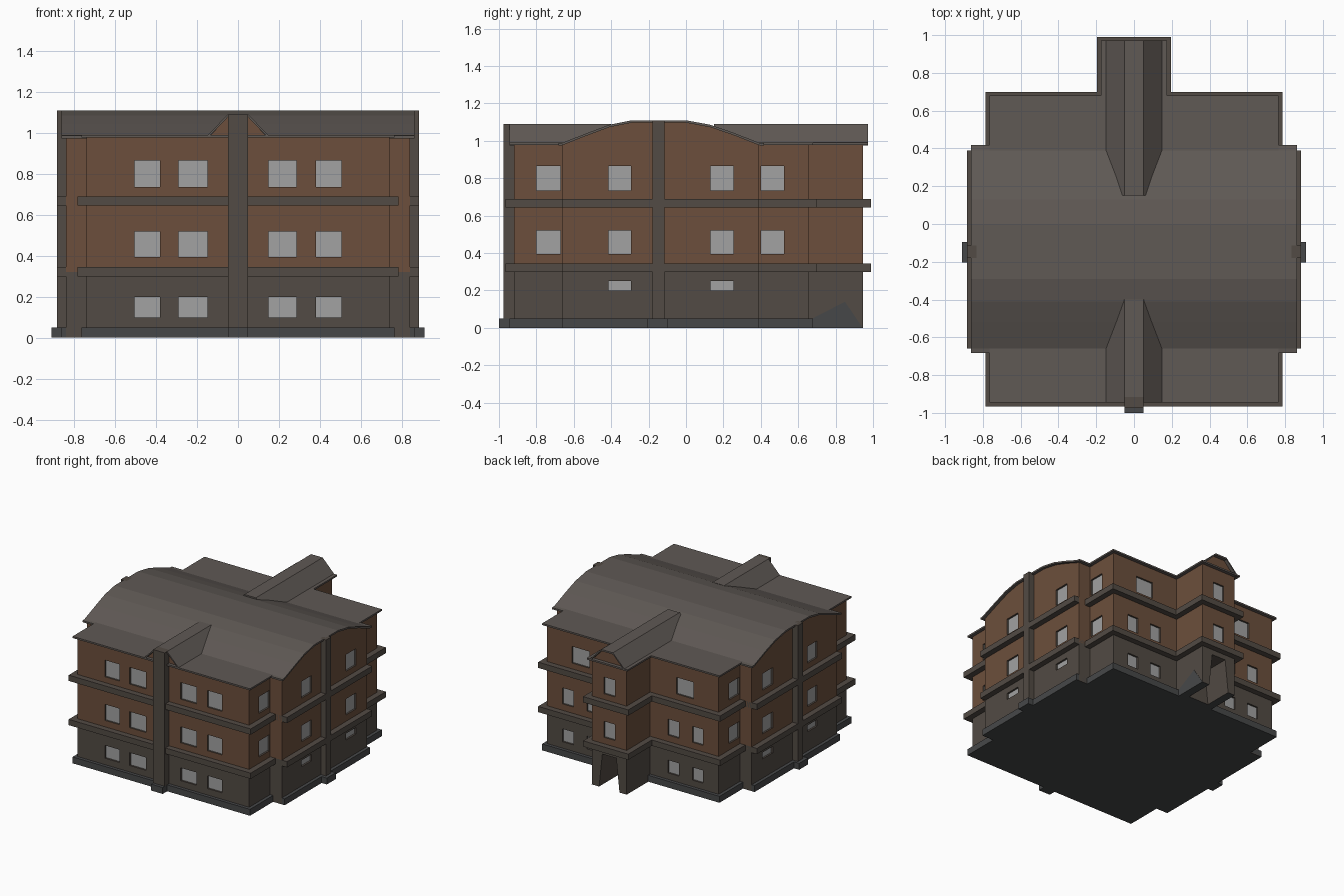
import bpy, bmesh
from mathutils import Vector

if "Cube" in bpy.data.objects:
    bpy.data.objects.remove(bpy.data.objects["Cube"])


def material(name, rgb):
    m = bpy.data.materials.new(name)
    m.diffuse_color = (*rgb, 1)
    m.use_nodes = True
    m.node_tree.nodes["Principled BSDF"].inputs["Base Color"].default_value = m.diffuse_color
    return m


BRICK = material("brick", (0.15, 0.078, 0.045))
STONE = material("stone", (0.085, 0.07, 0.058))
BASE = material("base_stone", (0.062, 0.064, 0.066))
ROOF = material("roof_sheet", (0.115, 0.1, 0.09))
GLASS = material("glass", (0.36, 0.36, 0.36))


def finish(name, bm, *mats):
    bmesh.ops.recalc_face_normals(bm, faces=bm.faces)
    me = bpy.data.meshes.new(name)
    bm.to_mesh(me)
    bm.free()
    for m in mats:
        me.materials.append(m)
    ob = bpy.data.objects.new(name, me)
    bpy.context.collection.objects.link(ob)
    return ob


def add_box(bm, lo, hi):
    vs = bmesh.ops.create_cube(bm, size=1)["verts"]
    for v in vs:
        v.co = Vector([(a + b) / 2 + c * (b - a) for a, b, c in zip(lo, hi, v.co)])


def add_prism(bm, pts, place, a, b):
    """Closed prism of a 2D profile, swept from a to b."""
    r0 = [bm.verts.new(place(p, a)) for p in pts]
    r1 = [bm.verts.new(place(p, b)) for p in pts]
    bm.faces.new(r0)
    bm.faces.new(r1)
    for i in range(len(pts)):
        j = (i + 1) % len(pts)
        bm.faces.new((r0[i], r0[j], r1[j], r1[i]))


along_x = lambda p, t: (t, p[0], p[1])
along_y = lambda p, t: (p[0], t, p[1])
along_z = lambda p, t: (p[0], p[1], t)


def prism(name, pts, place, a, b, mat):
    bm = bmesh.new()
    add_prism(bm, pts, place, a, b)
    return finish(name, bm, mat)


def outline(d, porch=True):
    """Footprint of the building, grown by d."""
    w, f, b, s = 0.74 + d, -0.92 - d, 0.655 + d, 0.84 + d
    s0, s1 = -0.66, 0.39
    half = [(w, f), (w, s0), (s, s0), (s, s1), (w, s1), (w, b)]
    if porch:
        half += [(0.15 + d, b), (0.15 + d, 0.945 + d)]
    return half + [(-x, y) for x, y in reversed(half)]


def ring(name, d, z0, z1, mat, porch=True):
    """Band running round the walls."""
    bm = bmesh.new()
    loops = [[bm.verts.new((x, y, z)) for x, y in outline(g, porch)]
             for g, z in ((0, z0), (d, z0), (d, z1), (0, z1))]
    n = len(loops[0])
    for k in range(4):
        A, B = loops[k], loops[(k + 1) % 4]
        for i in range(n):
            j = (i + 1) % n
            bm.faces.new((A[i], A[j], B[j], B[i]))
    return finish(name, bm, mat)


# Walls: stone ground floor below brick upper floors
bm = bmesh.new()
pts = outline(0)
rows = [[bm.verts.new((x, y, z)) for x, y in pts] for z in (0, 0.32, 0.98)]
bm.faces.new(rows[0]).material_index = 2
bm.faces.new(rows[2])
for k in range(2):
    for i in range(len(pts)):
        j = (i + 1) % len(pts)
        f = bm.faces.new((rows[k][i], rows[k][j], rows[k + 1][j], rows[k + 1][i]))
        f.material_index = k
walls = finish("walls", bm, STONE, BRICK, BASE)

# Window recesses and panes
cut, panes = bmesh.new(), bmesh.new()


def window(axis, face, u0, u1, z0, z1):
    s = 1 if face > 0 else -1
    for m, near, far in ((cut, face + s * 0.02, face - s * 0.015),
                         (panes, face - s * 0.014, face - s * 0.02)):
        a, b = sorted((near, far))
        if axis == "x":
            add_box(m, (a, u0, z0), (b, u1, z1))
        else:
            add_box(m, (u0, a, z0), (u1, b, z1))


LOW, MID, TOP = (0.1, 0.2), (0.395, 0.52), (0.735, 0.865)
for z in (LOW, MID, TOP):
    for u in ((-0.505, -0.38), (-0.29, -0.15), (0.15, 0.285), (0.38, 0.505)):
        window("y", -0.92, *u, *z)
for s in (-1, 1):
    for z in ((0.2, 0.25), MID, TOP):
        for u in ((-0.415, -0.295), (0.13, 0.255)):
            window("x", s * 0.84, *u, *z)
    for z in (MID, TOP):
        for u in ((-0.8, -0.67), (0.4, 0.525)):
            window("x", s * 0.74, *u, *z)
    for z in (LOW, MID):
        for c in (0.35, 0.56):
            window("y", 0.655, s * c - 0.047, s * c + 0.047, *z)
    window("y", 0.655, s * 0.45 - 0.075, s * 0.45 + 0.075, *TOP)
for z in (MID, TOP):
    window("y", 0.945, -0.047, 0.047, *z)
finish("window_panes", panes, GLASS)

# Tapered porch doorway
add_prism(cut, [(-0.09, -0.02), (0.09, -0.02), (0.06, 0.26), (-0.06, 0.26)], along_y, 0.72, 1.0)
cutter = finish("opening_cutter", cut, STONE)
cutter.hide_render = True
cutter.hide_viewport = True
mod = walls.modifiers.new("openings", "BOOLEAN")
mod.operation = "DIFFERENCE"
mod.solver = "EXACT"
mod.object = cutter

# Ledges and plinth
ring("lower_ledge", 0.045, 0.3, 0.345, STONE)
ring("upper_ledge", 0.045, 0.645, 0.69, STONE)
ring("plinth", 0.025, 0, 0.05, BASE, porch=False)
prism("porch_side_patch", [(0.675, 0), (0.675, 0.05), (0.85, 0.14), (0.945, 0)],
      along_x, 0.148, 0.152, BASE)

# Pilasters with feet
bm, feet = bmesh.new(), bmesh.new()
add_box(bm, (-0.05, -0.975, 0.05), (0.05, -0.915, 1.09))
add_box(feet, (-0.05, -1, 0), (0.05, -0.915, 0.05))
for s in (-1, 1):
    a, b = sorted((s * 0.835, s * 0.885))
    add_box(bm, (a, -0.18, 0.05), (b, -0.115, 1.11))
    a, b = sorted((s * 0.835, s * 0.91))
    add_box(feet, (a, -0.205, 0), (b, -0.095, 0.05))
finish("pilasters", bm, STONE)
finish("pilaster_feet", feet, BASE)


def roof_strip(name, top, place, a, b, t=0.013):
    under = [(u, z - t) for u, z in reversed(top)]
    return prism(name, top + under, place, a, b, ROOF)


# Flat wing and porch roofs
half = [(0.765, -0.945), (0.765, 0.68), (0.175, 0.68), (0.175, 0.972)]
prism("flat_roof", half + [(-x, y) for x, y in reversed(half)], along_z, 0.977, 0.99, ROOF)

# Curved main roof and its brick gable ends
arc = [(-0.66, 0.99), (-0.52, 1.045), (-0.41, 1.086), (-0.29, 1.11),
       (0.0, 1.11), (0.13, 1.086), (0.25, 1.045), (0.39, 0.99)]
roof_strip("curved_roof", [(-0.683, 0.987)] + arc + [(0.418, 0.987)], along_x, -0.862, 0.862)
prism("side_gables", [(y, z - 0.011) for y, z in arc], along_x, -0.84, 0.84, BRICK)

# Ridge roofs at front and back with brick gables
ridge = [(-0.15, 0.988), (-0.05, 1.09), (0.05, 1.09), (0.15, 0.988)]
roof_strip("front_ridge_roof", ridge, along_y, -0.945, -0.4)
roof_strip("back_ridge_roof", ridge, along_y, 0.15, 0.972)
infill = [(x * 0.97, z - 0.011) for x, z in ridge]
prism("front_gable", infill, along_y, -0.92, -0.6, BRICK)
prism("back_gable", infill, along_y, 0.4, 0.945, BRICK)
